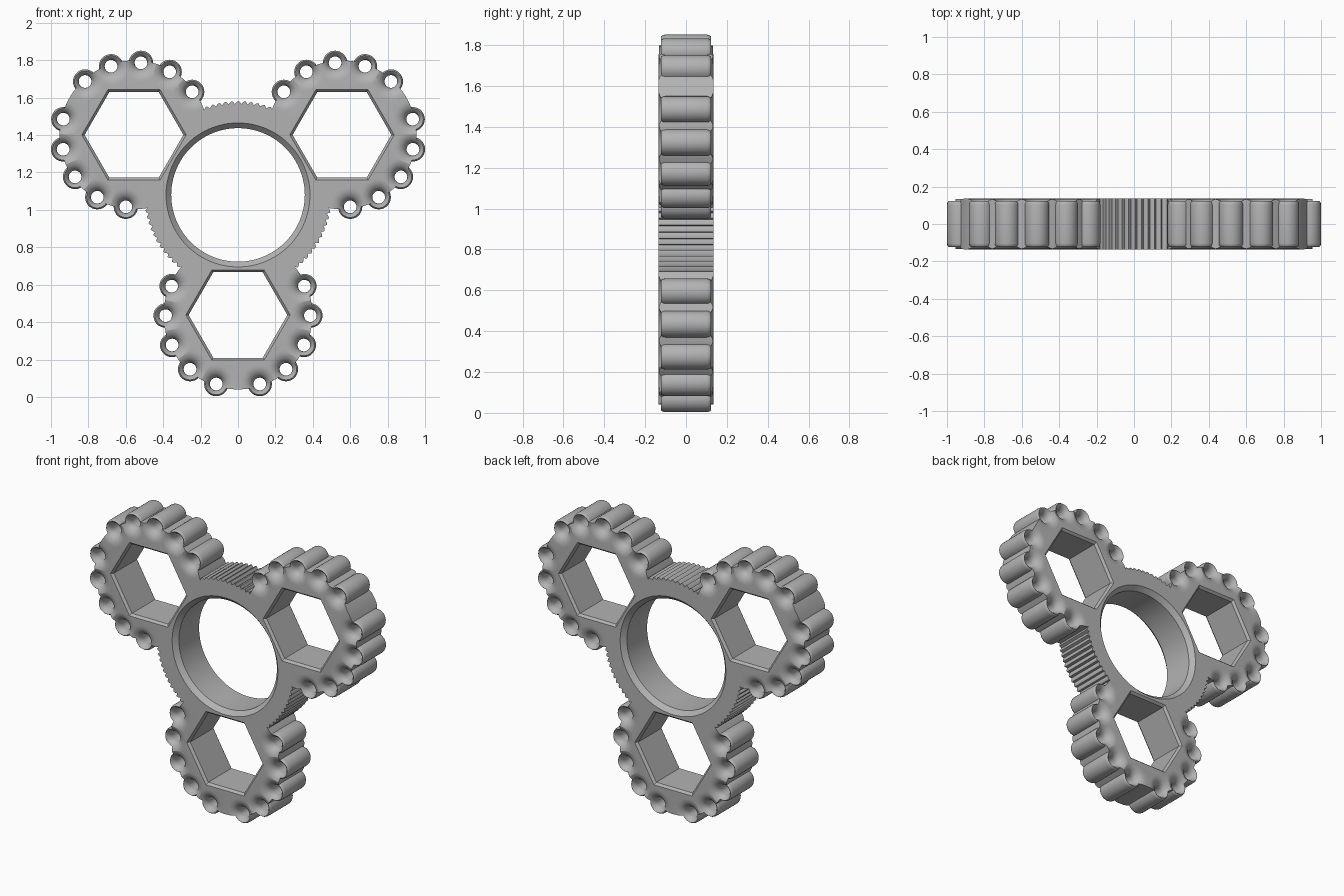
import bpy, bmesh
from math import cos, sin, pi, radians

cube = bpy.data.objects.get("Cube")
if cube:
    bpy.data.objects.remove(cube)

H = 0.135                 # half thickness
CZ = 1.08                 # hub height
ARM = 0.642               # hub centre to lobe centre
RING = 0.387              # lobe centre to tube centre

grey = bpy.data.materials.new("light grey plastic")
grey.use_nodes = True
grey.diffuse_color = (0.45, 0.45, 0.45, 1)
grey.node_tree.nodes["Principled BSDF"].inputs["Base Color"].default_value = (0.45, 0.45, 0.45, 1)


def turn(bm, centre, profile, sides, ripple=None):
    """Closed solid turned about the y axis from (radius, y) points."""
    cx, cz = centre
    rings = []
    for r, y in profile:
        ring = []
        for i in range(sides):
            a = 2 * pi * i / sides
            q = r - (ripple(i) if ripple else 0)
            ring.append(bm.verts.new((cx + q * cos(a), y, cz + q * sin(a))))
        rings.append(ring)
    for lo, hi in zip(rings, rings[1:]):
        for i in range(sides):
            j = (i + 1) % sides
            bm.faces.new((lo[i], lo[j], hi[j], hi[i]))
    bm.faces.new(rings[0])
    bm.faces.new(rings[-1])


def finish(bm, name):
    bmesh.ops.recalc_face_normals(bm, faces=bm.faces)
    mesh = bpy.data.meshes.new(name)
    bm.to_mesh(mesh)
    bm.free()
    mesh.materials.append(grey)
    obj = bpy.data.objects.new(name, mesh)
    bpy.context.collection.objects.link(obj)
    return obj


def both_ends(half):
    """Mirror a profile half (y from middle outwards) to the other end."""
    return [(r, -y) for r, y in reversed(half)] + half


def combine(target, tool, operation):
    mod = target.modifiers.new(operation, 'BOOLEAN')
    mod.operation = operation
    mod.solver = 'EXACT'
    mod.object = tool
    bpy.context.view_layer.objects.active = target
    bpy.ops.object.modifier_apply(modifier=mod.name)
    bpy.data.objects.remove(tool)


# Lobe centres and the two mirrored chains of tubes on each lobe
lobe_angles = [radians(a) for a in (-90, 30, 150)]
lobe_centres = [(ARM * cos(a), CZ + ARM * sin(a)) for a in lobe_angles]
tubes = []
for a, (cx, cz) in zip(lobe_angles, lobe_centres):
    for side in (-1, 1):
        for k in range(5):
            t = a + side * radians(17.5 + 24 * k)
            tubes.append((k, (cx + RING * cos(t), cz + RING * sin(t))))

# Hub with a finely toothed rim
bm = bmesh.new()
turn(bm, (0, CZ), [(0.502, -H), (0.502, H)], 270, lambda i: (0.016, 0, 0.004)[i % 3])
body = finish(bm, "spinner_body")

# Round lobes
bm = bmesh.new()
for c in lobe_centres:
    turn(bm, c, [(0.398, -H), (0.398, H)], 80)
combine(body, finish(bm, "lobes"), 'UNION')

# Round-ended tubes along the lobe rims
bm = bmesh.new()
tube = both_ends([(0.065, 0.103), (0.063, 0.113), (0.058, 0.121), (0.05, 0.127), (0.04, 0.129)])
for k, c in tubes:
    turn(bm, c, tube, 28)
combine(body, finish(bm, "rim_tubes"), 'UNION')

# Flared holes through the tubes, cut in two alternating sets
flare = [(0.1 - 0.066 * cos(s * pi / 14), 0.08 + 0.0552 * sin(s * pi / 14)) for s in range(8)]
flare.append((0.1, 0.16))
for parity in (0, 1):
    bm = bmesh.new()
    for k, c in tubes:
        if k % 2 == parity:
            turn(bm, c, both_ends(flare), 28)
    combine(body, finish(bm, "flared_holes"), 'DIFFERENCE')

# Chamfered bearing bore and hexagonal lobe openings
bm = bmesh.new()
turn(bm, (0, CZ), both_ends([(0.357, H - 0.03), (0.385, H), (0.385, H + 0.03)]), 96)
for c in lobe_centres:
    turn(bm, c, both_ends([(0.264, H - 0.015), (0.279, H), (0.279, H + 0.03)]), 6)
combine(body, finish(bm, "openings"), 'DIFFERENCE')

# Smooth shading with crisp edges
bpy.ops.object.select_all(action='DESELECT')
body.select_set(True)
bpy.context.view_layer.objects.active = body
bpy.ops.object.shade_smooth_by_angle(angle=radians(30))
